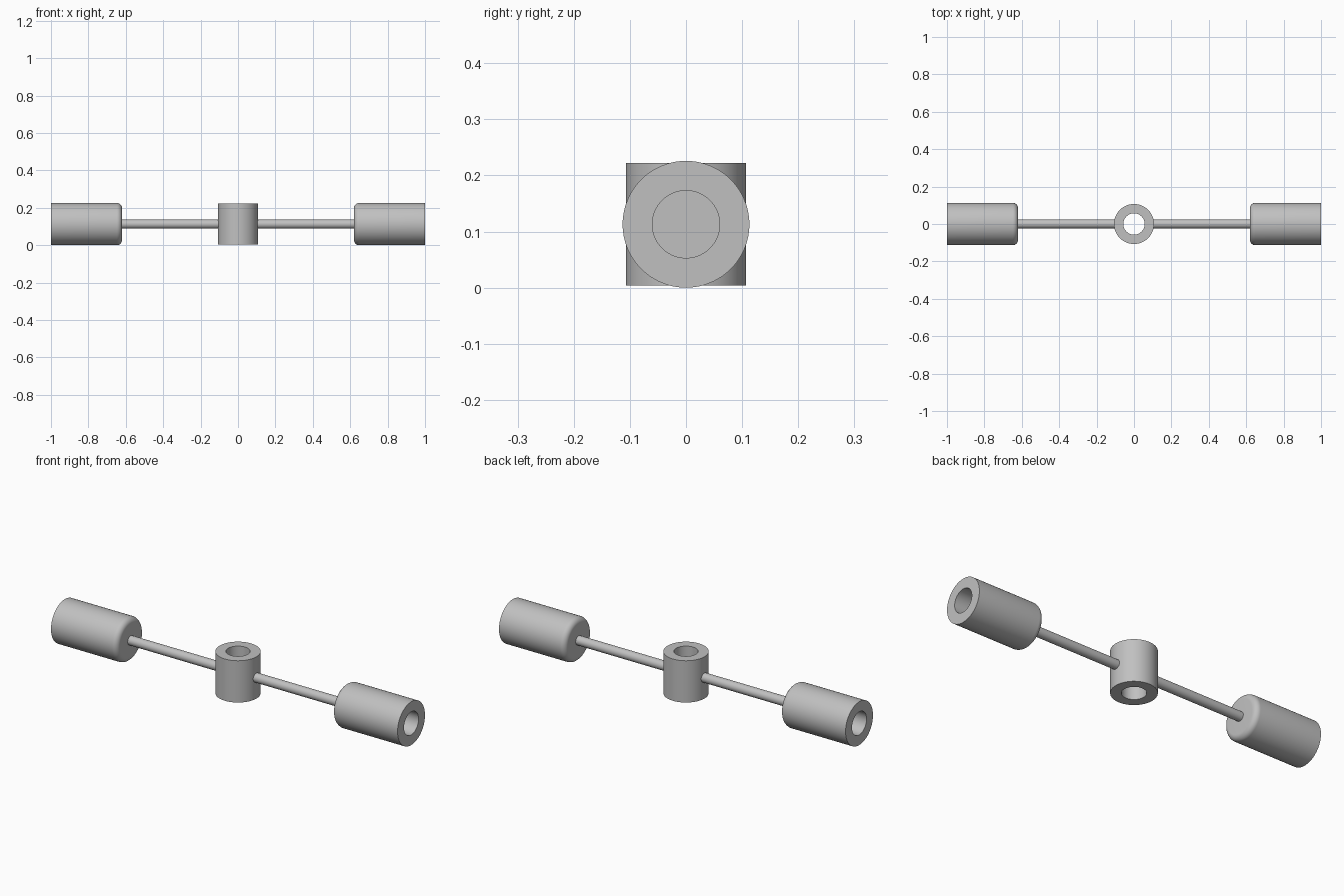
import bpy, bmesh, math
from mathutils import Matrix, Vector

old = bpy.data.objects.get("Cube")
if old:
    bpy.data.objects.remove(old, do_unlink=True)

# Single grey material
grey = bpy.data.materials.new("plain grey")
grey.use_nodes = True
colour = (0.53, 0.53, 0.53, 1)
grey.diffuse_color = colour
grey.node_tree.nodes["Principled BSDF"].inputs["Base Color"].default_value = colour

MID = 0.113      # height of the bar's axis
SEGMENTS = 96


def lathe(name, profile, axis, closed=False):
    """Revolve (radius, distance) points about an axis through the middle."""
    bm = bmesh.new()
    verts = [bm.verts.new((r, 0, d)) for r, d in profile]
    pairs = list(zip(verts, verts[1:]))
    if closed:
        pairs.append((verts[-1], verts[0]))
    edges = [bm.edges.new(p) for p in pairs]
    bmesh.ops.spin(bm, geom=verts + edges, cent=(0, 0, 0), axis=(0, 0, 1),
                   angle=math.tau, steps=SEGMENTS, use_duplicate=False)
    bmesh.ops.remove_doubles(bm, verts=bm.verts, dist=1e-5)
    bmesh.ops.recalc_face_normals(bm, faces=bm.faces)
    turn = Vector((0, 0, 1)).rotation_difference(Vector(axis)).to_matrix().to_4x4()
    bm.transform(Matrix.Translation((0, 0, MID)) @ turn)
    mesh = bpy.data.meshes.new(name)
    bm.to_mesh(mesh)
    bm.free()
    mesh.materials.append(grey)
    obj = bpy.data.objects.new(name, mesh)
    bpy.context.collection.objects.link(obj)
    bpy.ops.object.select_all(action='DESELECT')
    obj.select_set(True)
    bpy.context.view_layer.objects.active = obj
    bpy.ops.object.shade_smooth_by_angle(angle=math.radians(30))
    return obj


# Upright hub with a hole right through it
lathe("hub", [(0.057, -0.109), (0.107, -0.109), (0.107, 0.109), (0.057, 0.109)],
      (0, 0, 1), closed=True)

# End socket: rounded inner shoulder, blind bore in the outer face
R, BORE, START, END, FILLET, FLOOR = 0.113, 0.06, 0.62, 1.0, 0.028, 0.70
shoulder = [(R - FILLET + FILLET * math.sin(a), START + FILLET - FILLET * math.cos(a))
            for a in (math.pi / 2 * i / 8 for i in range(9))]
socket = [(0, START)] + shoulder + [(R, END), (BORE, END), (BORE, FLOOR), (0, FLOOR)]

# Thin rod from the hub wall into the socket
rod = [(0, 0.085), (0.024, 0.085), (0.024, 0.64), (0, 0.64)]

for side, sign in (("left", 1), ("right", -1)):
    lathe(side + "_rod", rod, (sign, 0, 0))
    lathe(side + "_socket", socket, (sign, 0, 0))
